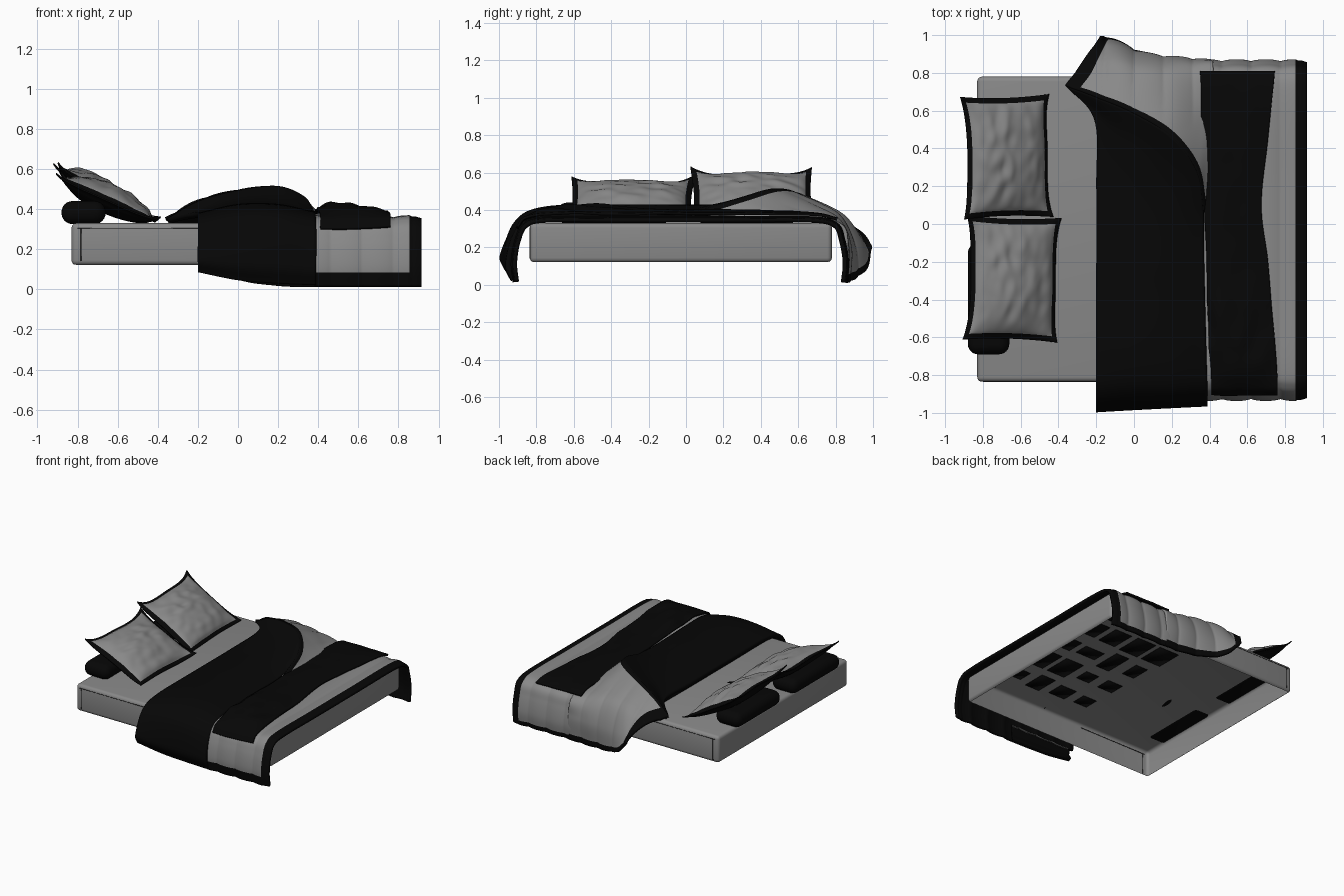
import bpy, bmesh, math, random
from mathutils import Vector, Matrix, noise

if "Cube" in bpy.data.objects:
    bpy.data.objects.remove(bpy.data.objects["Cube"])

random.seed(4)


def material(name, value):
    m = bpy.data.materials.new(name)
    m.diffuse_color = (value, value, value, 1)
    m.use_nodes = True
    m.node_tree.nodes["Principled BSDF"].inputs["Base Color"].default_value = m.diffuse_color
    return m


GREY = material("grey linen", 0.25)
BLACK = material("black linen", 0.002)


def finish(name, bm, mats, thickness=0):
    me = bpy.data.meshes.new(name)
    bm.to_mesh(me)
    bm.free()
    ob = bpy.data.objects.new(name, me)
    bpy.context.collection.objects.link(ob)
    for m in mats:
        me.materials.append(m)
    for p in me.polygons:
        p.use_smooth = True
    if thickness:
        s = ob.modifiers.new("cloth thickness", 'SOLIDIFY')
        s.thickness = thickness
        s.offset = -1
        if len(mats) > 1:
            s.material_offset = 1
    return ob


def sample(pts, t):
    """Smooth curve through points, t in 0..1."""
    pts = [Vector(p) for p in pts]
    n = len(pts) - 1
    i = min(int(t * n), n - 1)
    f = t * n - i
    b, c = pts[i], pts[i + 1]
    a = pts[i - 1] if i > 0 else 2 * b - c
    d = pts[i + 2] if i + 2 <= n else 2 * c - b
    return 0.5 * (2 * b + (c - a) * f + (2 * a - 5 * b + 4 * c - d) * f ** 2
                  + (3 * b - a - 3 * c + d) * f ** 3)


def cloth(name, curves, nu, nv, mats, thickness, colour=None, offset=None):
    """Sheet lofted through curves; colour rule returns slot or None for no face."""
    bm = bmesh.new()
    cols = []
    for i in range(nu + 1):
        cross = [sample(c, i / nu) for c in curves]
        cols.append([bm.verts.new(sample(cross, j / nv)) for j in range(nv + 1)])
    for i in range(nu):
        for j in range(nv):
            q = (cols[i][j], cols[i + 1][j], cols[i + 1][j + 1], cols[i][j + 1])
            mid = sum((v.co for v in q), Vector()) / 4
            k = colour(mid, (i + .5) / nu, (j + .5) / nv) if colour else 0
            if k is not None:
                bm.faces.new(q).material_index = k
    bm.normal_update()
    if offset:
        moves = [(v, v.normal * offset(v.co)) for v in bm.verts]
        for v, m in moves:
            v.co += m
    bmesh.ops.delete(bm, geom=[v for v in bm.verts if not v.link_faces], context='VERTS')
    return finish(name, bm, mats, thickness)


def box(name, lo, hi, mat, bevel=0, segs=4, open_bottom=False):
    bm = bmesh.new()
    bmesh.ops.create_cube(bm, size=1)
    for v in bm.verts:
        v.co = Vector([lo[k] + (v.co[k] + .5) * (hi[k] - lo[k]) for k in range(3)])
    if bevel:
        bmesh.ops.bevel(bm, geom=bm.edges[:], offset=bevel, segments=segs,
                        profile=.5, affect='EDGES')
    if open_bottom:
        bm.normal_update()
        bmesh.ops.delete(bm, geom=[f for f in bm.faces if f.normal.z < -.95], context='FACES')
    return finish(name, bm, [mat])


# Mattress: open underneath, with thin dark seams
box("mattress", (-.83, -.835, .12), (.87, .78, .33), GREY, .025, 4, True)
for side, y in (("front", -.836), ("back", .778)):
    box(side + "_corner_seam", (-.784, y, .14), (-.78, y + .003, .305), BLACK)
    box(side + "_top_seam", (-.80, y, .303), (-.2, y + .003, .306), BLACK)

# Dark lining patches on the inside of the mattress
for ix in range(4):
    for iy in range(5):
        x, y = .0 + ix * .21, -.55 + iy * .28
        w, h = random.uniform(.05, .09), random.uniform(.05, .12)
        box("lining_patch", (x - w, y - h, .322), (x + w, y + h, .325), BLACK)


def quilt(co):
    if co.x > .86:
        return .006 - .3 * max(0, co.x - .885)
    return .012 * abs(math.sin(math.pi * co.x / .155)) ** .6


# Duvet: draped over both long sides, black hem and foot border
profile = [(-.915, .015), (-.925, .12), (-.905, .24), (-.86, .325), (-.74, .355), (-.3, .355),
           (.2, .355), (.66, .355), (.80, .325), (.84, .24), (.86, .12), (.85, .012)]


def duvet_colour(c, u, v):
    if c.x < .38 and (c.y > .7 or c.z < .14):
        return None
    hem = .085 if c.y < 0 else .05
    return 1 if c.x > .86 or c.z < hem or c.x < -.15 else 0


cloth("duvet", [[(-.19, y, z), (.915, y, z)] for y, z in profile],
      112, 99, [GREY, BLACK], .02, duvet_colour, quilt)

# Lifted duvet corner on the far side
roll = [(-.36, .73, .35), (-.2, .67, .44), (0, .585, .495), (.2, .46, .515), (.335, .27, .46), (.37, .05, .39)]
corner = [
    roll,
    [(-.31, .80, .335), (-.12, .77, .40), (.05, .72, .425), (.22, .66, .42), (.36, .56, .385), (.44, .45, .358)],
    [(-.26, .87, .31), (-.1, .86, .34), (.03, .83, .35), (.17, .81, .35), (.3, .80, .335), (.42, .80, .325)],
    [(-.21, .945, .26), (-.09, .93, .22), (.03, .895, .2), (.17, .875, .2), (.3, .865, .2), (.42, .852, .2)],
    [(-.17, .995, .2), (-.09, .96, .09), (.03, .905, .04), (.17, .87, .02), (.3, .855, .012), (.42, .85, .012)],
]
cloth("duvet_corner", corner, 80, 48, [GREY, BLACK], .02,
      lambda c, u, v: 1 if u < .085 or v > .94 or v < .05 else 0,
      lambda c: (quilt(c) + .004) * max(0, min(1, (c.y - .5) / .3)))

# Folded-back top of the duvet, showing its black lining
fold = [
    [(-.2, -.97, .085), (0, -.95, .045), (.2, -.94, .028), (.39, -.935, .02)],
    [(-.2, -.995, .16), (0, -.985, .14), (.2, -.975, .13), (.39, -.965, .12)],
    [(-.2, -.91, .32), (0, -.92, .33), (.2, -.92, .33), (.39, -.9, .31)],
    [(-.2, -.74, .375), (0, -.75, .415), (.2, -.75, .415), (.385, -.74, .38)],
    [(-.2, -.3, .38), (0, -.3, .425), (.2, -.3, .425), (.375, -.35, .385)],
    [(-.2, .2, .38), (0, .16, .425), (.2, .08, .425), (.37, -.1, .385)],
    [(-.21, .55, .385), (0, .42, .445), (.24, .24, .45), (.37, .0, .39)],
    roll,
]
cloth("duvet_fold", fold, 40, 84, [BLACK], .03)


# Crumpled throw across the foot of the bed
def crumple(co):
    return (.005 + .03 * max(0, min(1, -co.y - .1, (co.y + .8) * 4))) * noise.noise(Vector((co.x * 9, co.y * 6, 3)))


throw = [
    [(.41, -.905, .305), (.5, -.91, .305), (.62, -.91, .31), (.76, -.905, .315)],
    [(.41, -.86, .36), (.5, -.86, .365), (.62, -.86, .365), (.76, -.86, .365)],
    [(.405, -.72, .39), (.5, -.72, .42), (.62, -.72, .415), (.755, -.72, .39)],
    [(.39, -.5, .40), (.46, -.5, .435), (.6, -.5, .41), (.735, -.5, .388)],
    [(.385, -.2, .388), (.48, -.2, .41), (.58, -.2, .40), (.71, -.2, .388)],
    [(.37, .1, .388), (.47, .1, .405), (.56, .1, .40), (.675, .1, .387)],
    [(.355, .45, .39), (.46, .45, .40), (.58, .45, .395), (.71, .45, .387)],
    [(.355, .70, .385), (.46, .70, .385), (.6, .70, .385), (.735, .70, .383)],
    [(.35, .81, .36), (.46, .81, .36), (.6, .81, .36), (.745, .81, .358)],
]
cloth("throw_blanket", throw, 40, 96, [BLACK], .014, None, crumple)


# Pillows: grey plump top, black back and black flange with pulled corners
def pillow(name, foot, head, y0, y1, yaw, seed):
    bm = bmesh.new()
    n = 44
    a0, b0 = Vector((foot[0], 0, foot[1])), Vector((head[0], 0, head[1]))
    length, width = (b0 - a0).length, y1 - y0
    slope = math.atan2(b0.z - a0.z, a0.x - b0.x)
    place = (Matrix.Translation(((a0.x + b0.x) / 2, (y0 + y1) / 2, (a0.z + b0.z) / 2))
             @ Matrix.Rotation(yaw, 4, 'Z') @ Matrix.Rotation(slope, 4, 'Y'))
    for top in (True, False):
        grid = []
        for i in range(n + 1):
            row = []
            for j in range(n + 1):
                a, b = 2 * i / n - 1, 2 * j / n - 1
                x = a * length / 2 * (1 - (.16 if a < 0 else .05) * (1 - b ** 4))
                y = b * width / 2 * (1 - .04 * (1 - a * a))
                s = max(0, 1 - (a / .92) ** 2) * max(0, 1 - (b / .94) ** 2)
                z = (.075 if top else -.065) * s ** .5 + (.004 if top else -.004)
                if top:
                    z += .016 * s ** .5 * noise.noise(Vector((a * 2 + b * 3, b * 2 - a * 4, seed)))
                z += .025 * (a * b) ** 4 + .006 * math.sin(4 * b + seed) * a * a
                row.append(bm.verts.new(place @ Vector((x, y, z))))
            grid.append(row)
        for i in range(n):
            for j in range(n):
                q = [grid[i][j], grid[i + 1][j], grid[i + 1][j + 1], grid[i][j + 1]]
                a, b = (2 * i + 1) / n - 1, (2 * j + 1) / n - 1
                f = bm.faces.new(q if top else q[::-1])
                f.material_index = 0 if top and abs(a) < .92 and abs(b) < .93 else 1
        rim = ([grid[i][0] for i in range(n)] + [grid[n][j] for j in range(n)]
               + [grid[i][n] for i in range(n, 0, -1)] + [grid[0][j] for j in range(n, 0, -1)])
        if top:
            upper = rim
        else:
            for k in range(len(rim)):
                m = (k + 1) % len(rim)
                bm.faces.new((upper[m], upper[k], rim[k], rim[m])).material_index = 1
    return finish(name, bm, [GREY, BLACK])


pillow("far_pillow", (-.45, .335), (-.92, .61), .03, .68, .03, 1.0)
pillow("near_pillow", (-.405, .335), (-.905, .56), -.62, .04, -.03, 2.5)

# Small black bolsters propping the pillows
box("near_bolster", (-.88, -.69, .325), (-.66, -.1, .44), BLACK, .055, 6)
box("far_bolster", (-.88, .05, .325), (-.66, .6, .44), BLACK, .055, 6)
